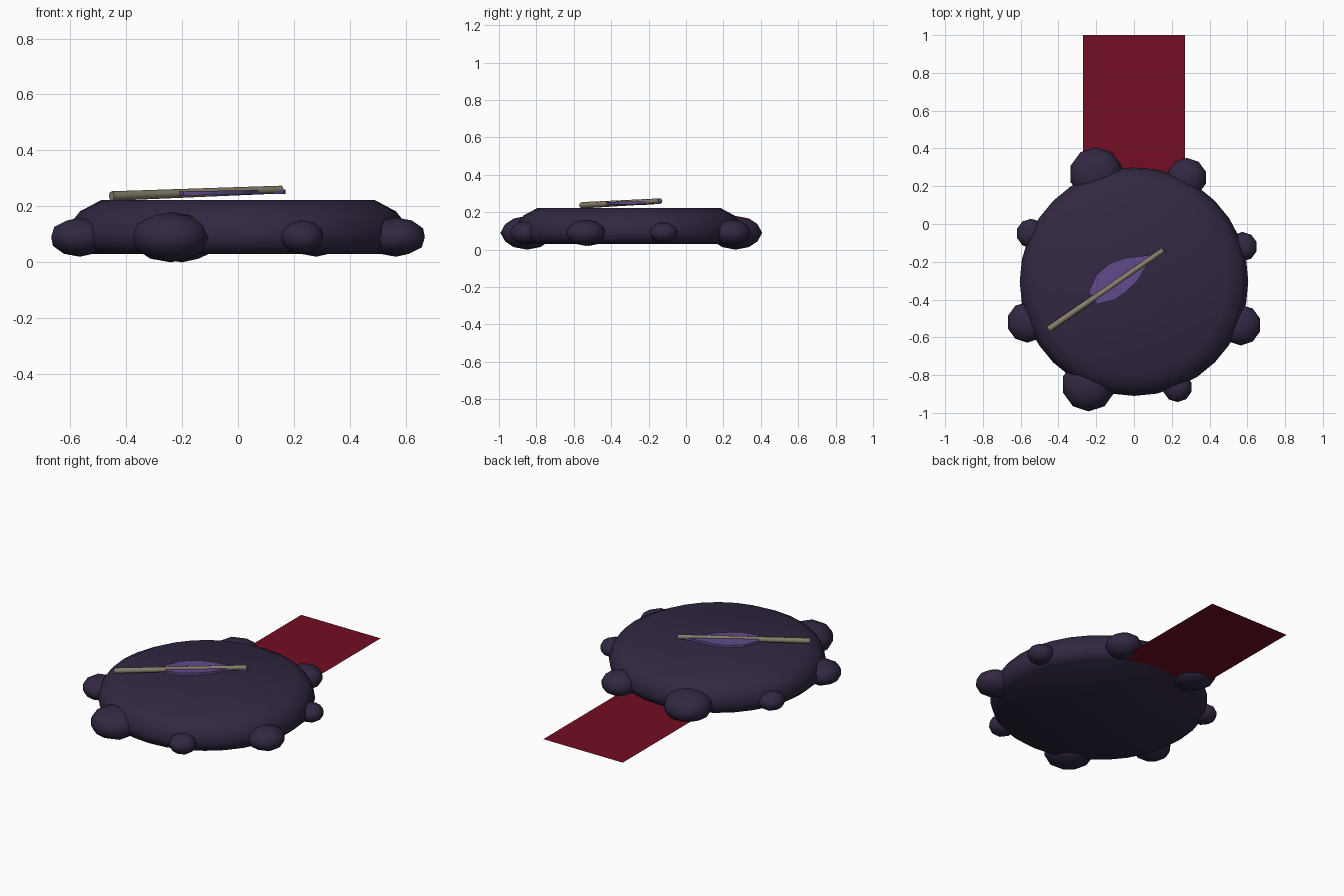
import bpy, bmesh, math
from mathutils import Vector

cube = bpy.data.objects.get("Cube")
if cube:
    bpy.data.objects.remove(cube, do_unlink=True)


def material(name, rgb):
    m = bpy.data.materials.new(name)
    m.use_nodes = True
    m.diffuse_color = (*rgb, 1)
    bsdf = m.node_tree.nodes["Principled BSDF"]
    bsdf.inputs["Base Color"].default_value = (*rgb, 1)
    bsdf.inputs["Roughness"].default_value = 0.6
    return m


WAX = material("dark purple wax", (0.032, 0.021, 0.055))
RED = material("ribbon red", (0.17, 0.004, 0.017))
VIOLET = material("leaf violet", (0.115, 0.07, 0.25))
BONE = material("stem beige", (0.24, 0.21, 0.145))


def finish(bm, name, mat, smooth=None):
    bmesh.ops.recalc_face_normals(bm, faces=bm.faces)
    mesh = bpy.data.meshes.new(name)
    bm.to_mesh(mesh)
    bm.free()
    mesh.materials.append(mat)
    ob = bpy.data.objects.new(name, mesh)
    bpy.context.collection.objects.link(ob)
    if smooth:
        bpy.ops.object.select_all(action='DESELECT')
        ob.select_set(True)
        bpy.context.view_layer.objects.active = ob
        bpy.ops.object.shade_smooth_by_angle(angle=math.radians(smooth))
    return ob


# Round wax disc: stacked rings of a bevelled profile (radius, height)
CENTRE_Y, SIDES = -0.305, 32
profile = [(0.56, 0.03), (0.595, 0.06), (0.605, 0.1), (0.59, 0.15), (0.565, 0.182), (0.49, 0.222)]
bm = bmesh.new()
rings = []
for r, z in profile:
    angles = [math.tau * i / SIDES for i in range(SIDES)]
    rings.append([bm.verts.new((r * math.cos(a), CENTRE_Y + r * math.sin(a), z)) for a in angles])
for low, high in zip(rings, rings[1:]):
    for i in range(SIDES):
        j = (i + 1) % SIDES
        bm.faces.new((low[i], low[j], high[j], high[i]))
bm.faces.new(rings[0])
bm.faces.new(rings[-1])
finish(bm, "wax_disc", WAX, 45)

# Flattened drips around the rim: x, y, radius, half height
drips = [(-0.24, -0.85, 0.142, 0.09), (0.23, -0.865, 0.078, 0.06),
         (0.565, -0.535, 0.108, 0.07), (0.575, -0.12, 0.078, 0.055),
         (0.28, 0.245, 0.105, 0.07), (-0.2, 0.265, 0.142, 0.09),
         (-0.545, -0.05, 0.078, 0.055), (-0.565, -0.52, 0.108, 0.07)]
for n, (x, y, r, h) in enumerate(drips, 1):
    bm = bmesh.new()
    bmesh.ops.create_icosphere(bm, subdivisions=2, radius=1)
    for v in bm.verts:
        v.co = Vector((x + v.co.x * r, y + v.co.y * r, 0.09 + v.co.z * h))
    finish(bm, f"wax_drip_{n}", WAX, 50)

# Flat ribbon tucked into the disc
bm = bmesh.new()
bm.faces.new([bm.verts.new(p) for p in
              ((-0.27, 0.1, 0.034), (0.27, 0.1, 0.034), (0.27, 1, 0.034), (-0.27, 1, 0.034))])
finish(bm, "ribbon", RED)

# Slightly rising stem lying across the disc
start, end = Vector((-0.452, -0.557, 0.237)), Vector((0.155, -0.138, 0.26))
axis = end - start
bm = bmesh.new()
bmesh.ops.create_cone(bm, cap_ends=True, segments=8, radius1=0.017, radius2=0.014, depth=axis.length)
bm.transform(axis.to_track_quat('Z', 'Y').to_matrix().to_4x4())
bmesh.ops.translate(bm, verts=bm.verts, vec=(start + end) / 2)
finish(bm, "stem", BONE, 50)

# Leaf blade, extruded and tilted along the stem
outline = [(-0.24, -0.36), (-0.2, -0.27), (-0.13, -0.21), (-0.05, -0.18), (0.08, -0.165),
           (0.17, -0.137), (0.165, -0.148), (0.085, -0.195), (0.06, -0.23), (0.02, -0.3),
           (-0.05, -0.365), (-0.1, -0.4), (-0.195, -0.425)]
bm = bmesh.new()
face = bm.faces.new([bm.verts.new((x, y, 0.242 + 0.016 * x)) for x, y in outline])
top = bmesh.ops.extrude_face_region(bm, geom=[face])
bmesh.ops.translate(bm, vec=(0, 0, 0.015),
                    verts=[g for g in top["geom"] if isinstance(g, bmesh.types.BMVert)])
finish(bm, "leaf_blade", VIOLET)
